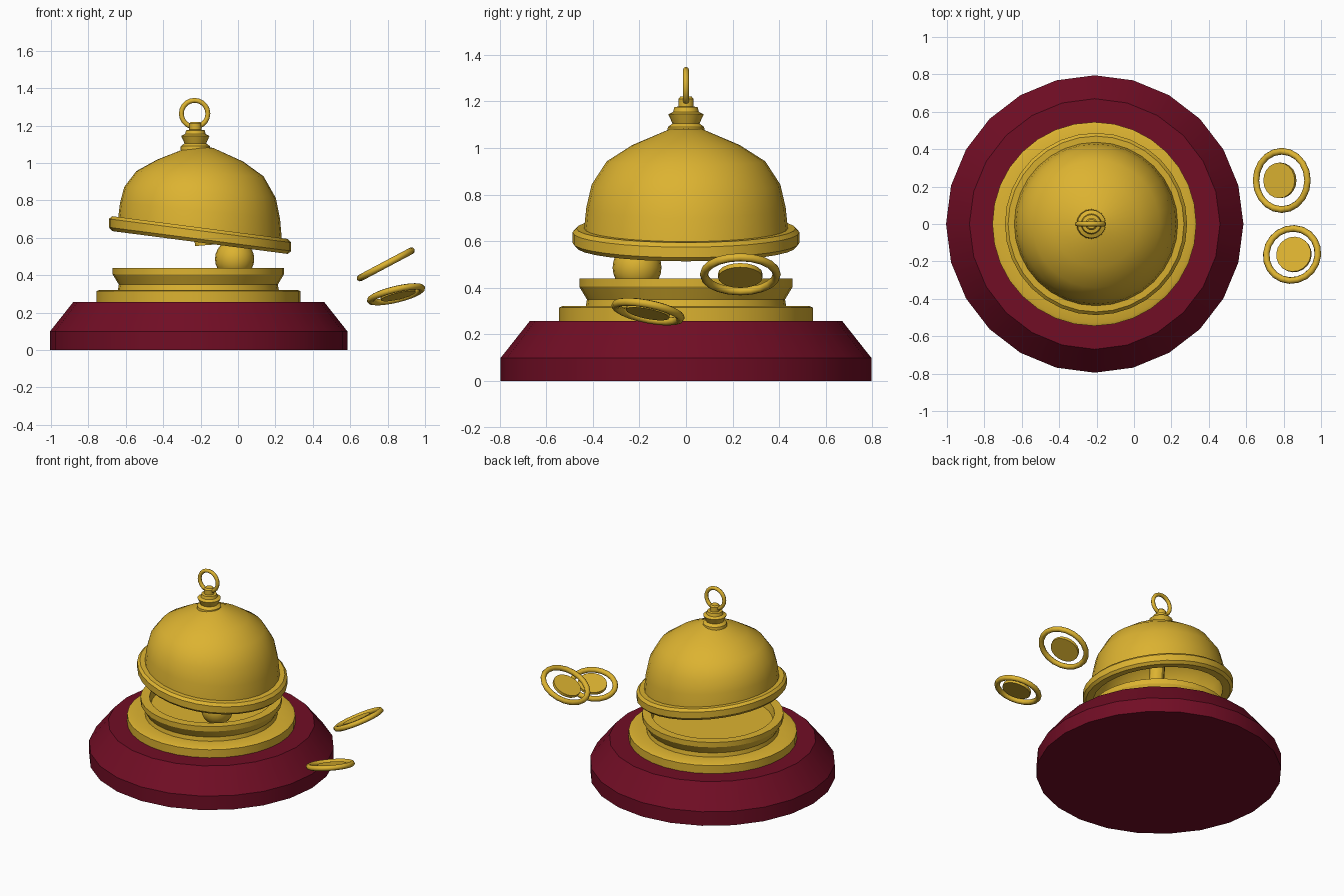
import bpy, bmesh, math
from mathutils import Vector

if "Cube" in bpy.data.objects:
    bpy.data.objects.remove(bpy.data.objects["Cube"])


def material(name, rgb):
    m = bpy.data.materials.new(name)
    m.diffuse_color = (*rgb, 1)
    m.use_nodes = True
    m.node_tree.nodes["Principled BSDF"].inputs["Base Color"].default_value = m.diffuse_color
    return m


GOLD = material("gold", (0.72, 0.45, 0.03))
MAROON = material("maroon", (0.165, 0.004, 0.018))


def finish(ob, name, mat, angle=30):
    ob.name = name
    ob.data.materials.append(mat)
    bpy.ops.object.select_all(action='DESELECT')
    ob.select_set(True)
    bpy.context.view_layer.objects.active = ob
    bpy.ops.object.shade_smooth_by_angle(angle=math.radians(angle))
    return ob


def lathe(name, profile, loc, mat, sides=32, normal=(0, 0, 1), shear=None):
    """Revolve (radius, height) points; zero radius closes on the axis."""
    bm = bmesh.new()
    rings = []
    for r, z in profile:
        if r == 0:
            rings.append([bm.verts.new((0, 0, z))] * sides)
        else:
            rings.append([bm.verts.new((r * math.cos(a), r * math.sin(a), z))
                          for a in (2 * math.pi * i / sides for i in range(sides))])
    for low, high in zip(rings, rings[1:]):
        for i in range(sides):
            j = (i + 1) % sides
            quad = list(dict.fromkeys((low[i], low[j], high[j], high[i])))
            bm.faces.new(quad)
    if shear:
        for v in bm.verts:
            v.co.z += shear(v.co)
    bmesh.ops.recalc_face_normals(bm, faces=bm.faces)
    me = bpy.data.meshes.new(name)
    bm.to_mesh(me)
    bm.free()
    ob = bpy.data.objects.new(name, me)
    bpy.context.collection.objects.link(ob)
    ob.location = loc
    ob.rotation_euler = Vector(normal).to_track_quat('Z', 'Y').to_euler()
    return finish(ob, name, mat)


def torus(name, loc, major, minor, normal, sides=20, tube=8):
    rot = Vector(normal).to_track_quat('Z', 'Y').to_euler()
    bpy.ops.mesh.primitive_torus_add(major_radius=major, minor_radius=minor, major_segments=sides,
                                     minor_segments=tube, location=loc, rotation=rot)
    return finish(bpy.context.object, name, GOLD, 50)


# Wide chamfered stand
lathe("base", [(0, 0), (0.795, 0), (0.795, 0.10), (0.67, 0.258), (0, 0.258)],
      (-0.21, 0, 0), MAROON, 24)

# Stepped lower cup, open at the top
lathe("lower_cup", [(0, 0.25), (0.545, 0.25), (0.545, 0.315), (0.53, 0.322), (0.43, 0.322),
                    (0.425, 0.35), (0.458, 0.405), (0.458, 0.44), (0.40, 0.44), (0.39, 0.385),
                    (0, 0.385)], (-0.212, 0, 0), GOLD)


# Bell tilted up on the right, the tilt fading towards the crown
def tilt(co):
    return 0.13 * co.x * max(0, min(1, (0.47 - co.z) / 0.43))


lathe("bell", [(0, 0.44), (0.18, 0.38), (0.30, 0.31), (0.37, 0.22), (0.41, 0.10), (0.42, -0.038),
               (0.47, -0.038), (0.487, -0.02), (0.487, 0.025), (0.47, 0.042), (0.437, 0.042),
               (0.428, 0.13), (0.405, 0.23), (0.34, 0.33), (0.23, 0.40), (0.07, 0.468), (0, 0.475)],
      (-0.203, 0, 0.613), GOLD, 32, shear=tilt)

# Clapper rod inside the bell
lathe("clapper_rod", [(0, 0), (0.05, 0), (0.05, 0.48), (0, 0.48)], (-0.18, 0, 0.56), GOLD, 12,
      normal=(-0.08, 0, 1))

# Stepped finial and hanging ring on top
lathe("finial", [(0, 1.06), (0.08, 1.07), (0.078, 1.09), (0.058, 1.105), (0.076, 1.145),
                 (0.055, 1.155), (0.05, 1.175), (0.033, 1.178), (0.033, 1.21), (0.025, 1.22),
                 (0, 1.22)], (-0.228, 0, 0), GOLD, 16)
torus("top_ring", (-0.232, 0, 1.264), 0.071, 0.013, (0, 1, 0))

# Ball resting in the cup
bpy.ops.mesh.primitive_uv_sphere_add(segments=20, ring_count=12, radius=0.105,
                                     location=(-0.018, -0.21, 0.487))
finish(bpy.context.object, "ball", GOLD)

# Two loose hoops, each with a disc in the middle
for tag, loc, r, n, off in (("upper", (0.79, 0.233, 0.458), 0.156, (-0.53, 0, 1), (-0.01, 0, -0.005)),
                            ("lower", (0.845, -0.163, 0.298), 0.142, (-0.24, 0.2, 1), (0.01, 0, 0))):
    torus(tag + "_hoop", loc, r, 0.018, n)
    lathe(tag + "_disc", [(0, -0.01), (0.095, -0.01), (0.095, 0.01), (0, 0.01)],
          Vector(loc) + Vector(off), GOLD, 20, normal=n)
